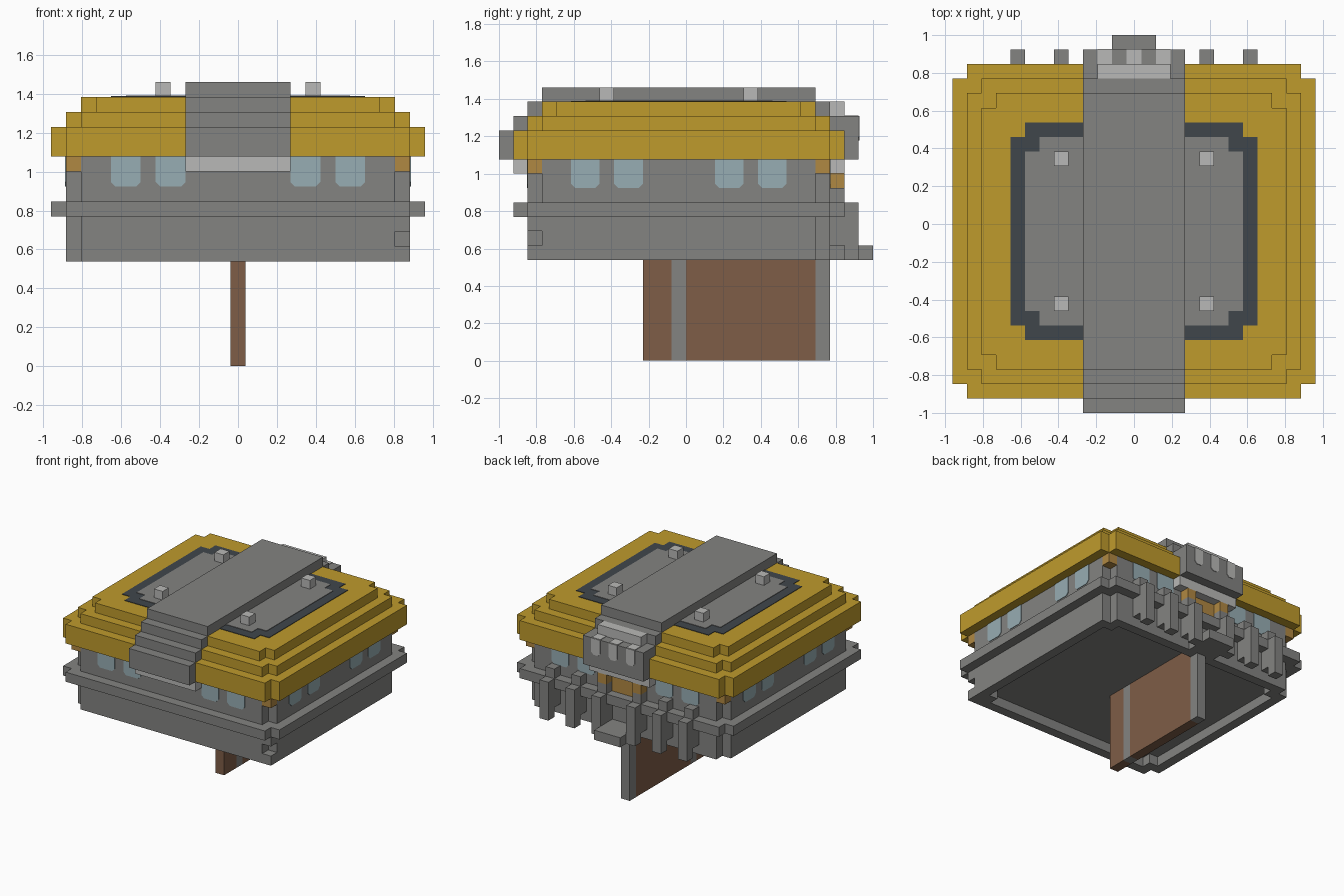
import bpy, bmesh
from mathutils import Matrix

U = 1 / 13  # one block

if "Cube" in bpy.data.objects:
    bpy.data.objects.remove(bpy.data.objects["Cube"], do_unlink=True)


def material(name, rgb):
    lin = [(c / 255 / 12.92 if c < 11 else ((c / 255 + 0.055) / 1.055) ** 2.4) for c in rgb]
    m = bpy.data.materials.new(name)
    m.use_nodes = True
    m.diffuse_color = (*lin, 1)
    m.node_tree.nodes["Principled BSDF"].inputs["Base Color"].default_value = (*lin, 1)
    return m


GREY = material("stone grey", (131, 131, 129))
LIGHT = material("light grey", (185, 185, 183))
GOLD = material("gold", (191, 155, 44))
SLATE = material("dark slate", (64, 70, 75))
GLASS = material("pale blue glass", (151, 173, 179))
BROWN = material("brown wood", (126, 93, 71))
AMBER = material("amber wood", (176, 136, 66))


def finish(name, bm, mat):
    bmesh.ops.recalc_face_normals(bm, faces=bm.faces)
    bmesh.ops.scale(bm, vec=(U, U, U), verts=bm.verts)
    me = bpy.data.meshes.new(name)
    bm.to_mesh(me)
    bm.free()
    me.materials.append(mat)
    ob = bpy.data.objects.new(name, me)
    bpy.context.collection.objects.link(ob)
    return ob


def box(name, x, y, z, mat):
    bm = bmesh.new()
    size = [b - a for a, b in (x, y, z)]
    mid = [(a + b) / 2 for a, b in (x, y, z)]
    bmesh.ops.create_cube(bm, size=1, matrix=Matrix.Translation(mid) @ Matrix.Diagonal((*size, 1)))
    return finish(name, bm, mat)


def pair(name, x, y, z, mat):
    box("left_" + name, x, y, z, mat)
    box("right_" + name, (-x[1], -x[0]), y, z, mat)


def plan(hx, y0, y1, n=1):
    """Rectangle with square notches cut from its corners."""
    return [(hx, y0 + n), (hx, y1 - n), (hx - n, y1 - n), (hx - n, y1), (n - hx, y1), (n - hx, y1 - n),
            (-hx, y1 - n), (-hx, y0 + n), (n - hx, y0 + n), (n - hx, y0), (hx - n, y0), (hx - n, y0 + n)]


def prism(name, pts, z0, z1, mat, place=lambda a, b, c: (a, b, c)):
    bm = bmesh.new()
    lo = [bm.verts.new(place(a, b, z0)) for a, b in pts]
    hi = [bm.verts.new(place(a, b, z1)) for a, b in pts]
    bm.faces.new(lo)
    bm.faces.new(hi)
    for i in range(len(pts)):
        j = i - 1
        bm.faces.new((lo[j], lo[i], hi[i], hi[j]))
    return finish(name, bm, mat)


def ring(name, outer, inner, z0, z1, mat):
    bm = bmesh.new()
    loops = [[bm.verts.new((a, b, z)) for a, b in p]
             for p, z in ((outer, z0), (outer, z1), (inner, z1), (inner, z0))]
    for k in range(4):
        a, b = loops[k - 1], loops[k]
        for i in range(len(outer)):
            bm.faces.new((a[i - 1], a[i], b[i], b[i - 1]))
    return finish(name, bm, mat)


def pane(w, z0, z1, c):
    """Upright panel outline with clipped lower corners."""
    return [(-w, z1), (-w, z0 + c), (c - w, z0), (w - c, z0), (w, z0 + c), (w, z1)]


# Body: open base rim, floor block, ledge and upper wall
ring("base_rim", plan(11.5, -11, 10), plan(10.5, -10, 9), 7, 8, GREY)
prism("lower_body", plan(11.5, -11, 10), 8, 10, GREY)
prism("ledge", plan(12.5, -12, 11), 10, 11, GREY)
prism("upper_wall", plan(11.5, -11, 10), 11, 14, GREY)
for z in (7, 9):
    box("corner_block", (10.5, 11.5), (-11, -10), (z, z + 1), GREY)
for y in (-11, 9):
    pair("corner_bracket", (10.5, 11.5), (y, y + 1), (13, 14), AMBER)

# Stepped roof
for i, (z0, z1) in enumerate(((14, 16), (16, 17), (17, 18))):
    prism("roof_tier", plan(12.5 - i, i - 12, 11 - i), z0, z1, GOLD)
prism("roof_border", plan(8.5, -8, 7), 18, 18.05, SLATE)
prism("roof_panel", plan(7.5, -7, 6), 18, 18.1, GREY)
for y in (-6, 4):
    pair("roof_stud", (4.5, 5.5), (y, y + 1), (18, 19), LIGHT)

# Central band running over the roof
HALF = (-3.5, 3.5)
box("band_top", HALF, (-10, 9), (18, 19), GREY)
box("band_step_high", HALF, (-11, 10), (17, 18), GREY)
box("band_step_middle", HALF, (-12, 11), (16, 17), GREY)
box("band_step_low", HALF, (-13, 12), (14, 16), GREY)
box("band_back_block", HALF, (11, 12), (16, 17), GREY)
box("front_lintel", HALF, (-12, -11), (13, 14), LIGHT)
box("back_lintel", HALF, (10, 11), (13, 14), LIGHT)
box("back_vent", (-2.5, 2.5), (10, 11), (17, 18), LIGHT)
for x in (-2, 0, 2):
    box("vent_tooth_top", (x - .5, x + .5), (11, 12), (17, 17.06), LIGHT)
    prism("vent_tooth", pane(.5, 15.3, 17, .25), 12, 12.06, LIGHT,
          lambda a, b, c, x=x: (x + a, c, b))

# Windows on all four sides
for x in (-7.5, -4.5, 4.5, 7.5):
    for face, d in ((-11, -.06), (10, .06)):
        prism("window", pane(1, 12, 14, .3), face, face + d, GLASS,
              lambda a, b, c, x=x: (x + a, c, b))
for y in (-7, -4, 3, 6):
    for s in (-1, 1):
        prism("side_window", pane(1, 12, 14, .3), 11.5, 11.56, GLASS,
              lambda a, b, c, y=y, s=s: (s * c, y + a, b))

# Rear columns, doorway and step
for x in (1.5, 4.5, 7.5):
    pair("rear_column", (x, x + 1), (11, 12), (7, 11), GREY)
    pair("rear_column_cap", (x, x + 1), (10, 11), (11, 12), GREY)
    pair("rear_column_back", (x, x + 1), (10, 11), (8, 10), GREY)
pair("door_post", (1.5, 2.5), (10, 11), (12, 13), AMBER)
box("door", (-1.5, 1.5), (10, 10.1), (11, 13), AMBER)
box("door_step", (-1.5, 1.5), (10, 13), (7, 8), GREY)

# Support board beneath the body
for y0, y1, mat in ((-3, -1, BROWN), (-1, 0, GREY), (0, 9, BROWN), (9, 10, GREY)):
    box("support_board", (-.5, .5), (y0, y1), (0, 8), mat)
